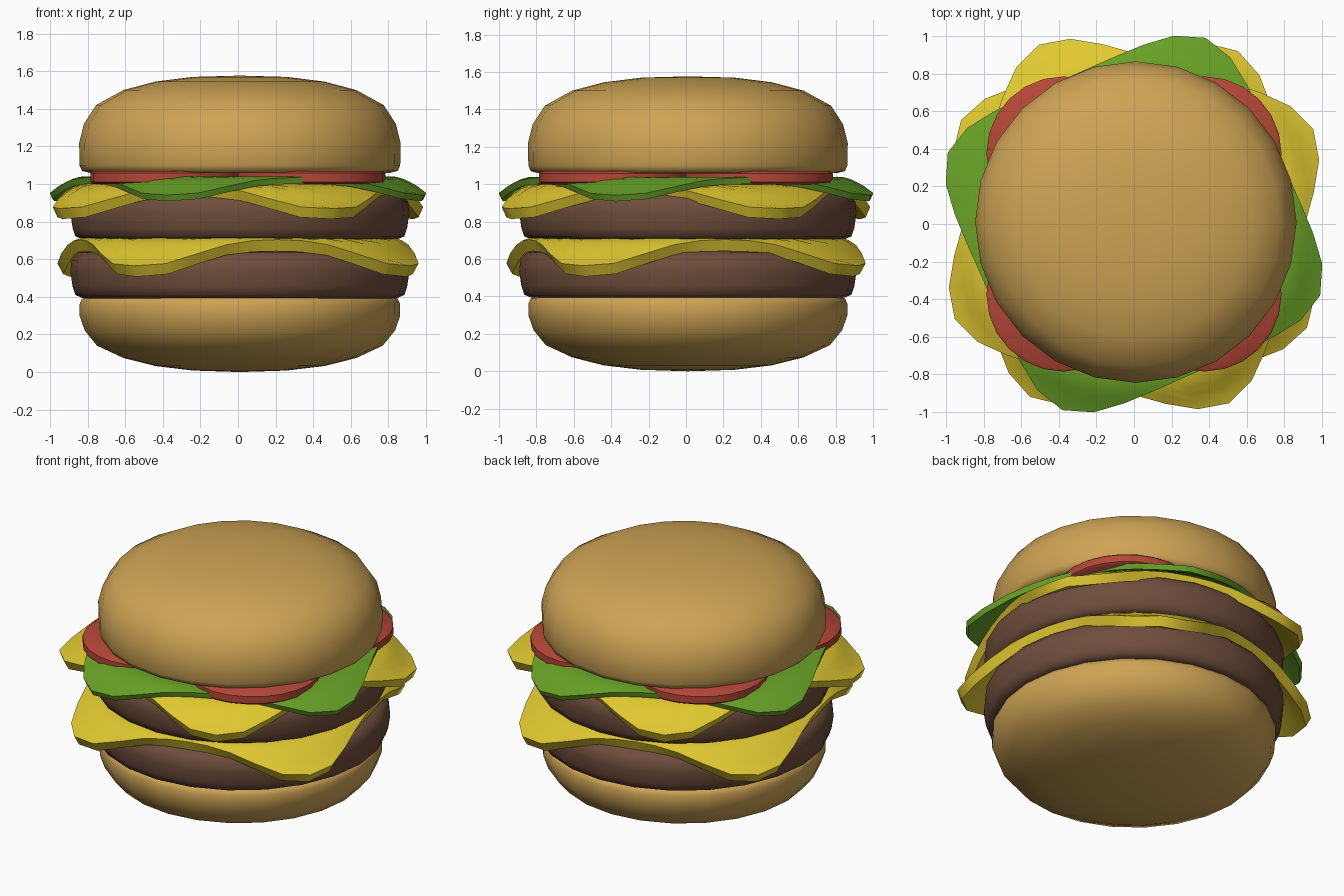
import bpy, bmesh, math

if "Cube" in bpy.data.objects:
    bpy.data.objects.remove(bpy.data.objects["Cube"])


def material(name, rgb):
    m = bpy.data.materials.new(name)
    m.diffuse_color = (*rgb, 1)
    m.use_nodes = True
    m.node_tree.nodes["Principled BSDF"].inputs["Base Color"].default_value = m.diffuse_color
    return m


BUN = material("toasted bun", (0.62, 0.37, 0.09))
MEAT = material("cooked meat", (0.16, 0.075, 0.045))
CHEESE = material("yellow cheese", (0.75, 0.58, 0.03))
GREEN = material("leaf green", (0.14, 0.36, 0.02))
RED = material("tomato red", (0.46, 0.062, 0.038))


def finish(name, verts, faces, mat, angle=40, thickness=0):
    mesh = bpy.data.meshes.new(name)
    mesh.from_pydata(verts, [], faces)
    bm = bmesh.new()
    bm.from_mesh(mesh)
    if not thickness:
        bmesh.ops.recalc_face_normals(bm, faces=bm.faces)
    bm.to_mesh(mesh)
    bm.free()
    mesh.materials.append(mat)
    ob = bpy.data.objects.new(name, mesh)
    bpy.context.collection.objects.link(ob)
    bpy.ops.object.select_all(action='DESELECT')
    ob.select_set(True)
    bpy.context.view_layer.objects.active = ob
    if thickness:
        mod = ob.modifiers.new("thickness", 'SOLIDIFY')
        mod.thickness = thickness
        mod.offset = -1
        bpy.ops.object.modifier_apply(modifier=mod.name)
    bpy.ops.object.shade_smooth_by_angle(angle=math.radians(angle))
    return ob


def lathe(name, profile, mat, centre=(0.01, 0.01), n=24, angle=40):
    """Spin (radius, height) points round z; both ends close on the axis."""
    cx, cy = centre
    verts, faces = [(cx, cy, profile[0][1])], []
    for r, z in profile[1:-1]:
        for i in range(n):
            a = math.tau * i / n
            verts.append((cx + r * math.cos(a), cy + r * math.sin(a), z))
    verts.append((cx, cy, profile[-1][1]))
    rings, last = len(profile) - 2, len(verts) - 1
    for i in range(n):
        j = (i + 1) % n
        faces.append((0, 1 + j, 1 + i))
        for k in range(rings - 1):
            b = 1 + k * n
            faces.append((b + i, b + j, b + n + j, b + n + i))
        b = 1 + (rings - 1) * n
        faces.append((b + i, b + j, last))
    return finish(name, verts, faces, mat, angle)


def sheet(name, z, turn, half, drop, thickness, mat, power=5.3, n=40):
    """Rounded square slice whose corners droop; turn is a corner's bearing."""
    verts, faces = [(0, 0, z)], []
    fractions = (0.5, 0.78, 0.84, 0.88, 0.92, 0.96, 1.0)
    for f in fractions:
        for i in range(n):
            t = math.tau * i / n
            c, s = abs(math.cos(t)), abs(math.sin(t))
            r = f * half / (c ** power + s ** power) ** (1 / power)
            k = min(max((r - 0.82) / 0.25, 0), 1)
            a = t + math.radians(turn - 45)
            verts.append((r * math.cos(a), r * math.sin(a),
                          z - drop * k * k * (3 - 2 * k) * (0.8 + 0.2 * k)))
    for i in range(n):
        j = (i + 1) % n
        faces.append((0, 1 + i, 1 + j))
        for k in range(len(fractions) - 1):
            b = 1 + k * n
            faces.append((b + i, b + n + i, b + n + j, b + j))
    return finish(name, verts, faces, mat, 40, thickness)


# Buns
lathe("bottom_bun", [(0, 0), (0.25, 0.008), (0.45, 0.032), (0.62, 0.075),
                     (0.76, 0.14), (0.825, 0.22), (0.853, 0.3), (0.853, 0.36),
                     (0.84, 0.39), (0.81, 0.4), (0, 0.4)], BUN, angle=60)
lathe("top_bun", [(0, 1.06), (0.80, 1.06), (0.84, 1.07), (0.853, 1.1),
                  (0.855, 1.22), (0.83, 1.32), (0.765, 1.42), (0.62, 1.5),
                  (0.45, 1.545), (0.25, 1.57), (0, 1.577)], BUN, angle=60)

# Patties
for name, z in (("lower_patty", 0.395), ("upper_patty", 0.707)):
    lathe(name, [(0, z), (0.84, z), (0.875, z + 0.015), (0.89, z + 0.06),
                 (0.902, z + 0.14), (0.895, z + 0.2), (0.86, z + 0.24),
                 (0.8, z + 0.25), (0, z + 0.25)], MEAT, angle=60)

# Cheese slices and lettuce leaf
sheet("lower_cheese", 0.715, 59, 0.865, 0.15, 0.065, CHEESE)
sheet("upper_cheese", 1.0, 28, 0.87, 0.13, 0.06, CHEESE)
sheet("lettuce", 1.04, 69, 0.855, 0.10, 0.035, GREEN)

# Tomato slices
for i, (sx, sy) in enumerate(((1, 1), (-1, 1), (-1, -1), (1, -1))):
    lathe("tomato_slice_%d" % (i + 1),
          [(0, 1.0), (0.395, 1.0), (0.41, 1.012), (0.41, 1.058),
           (0.395, 1.07), (0, 1.07)], RED, (0.375 * sx, 0.375 * sy))
